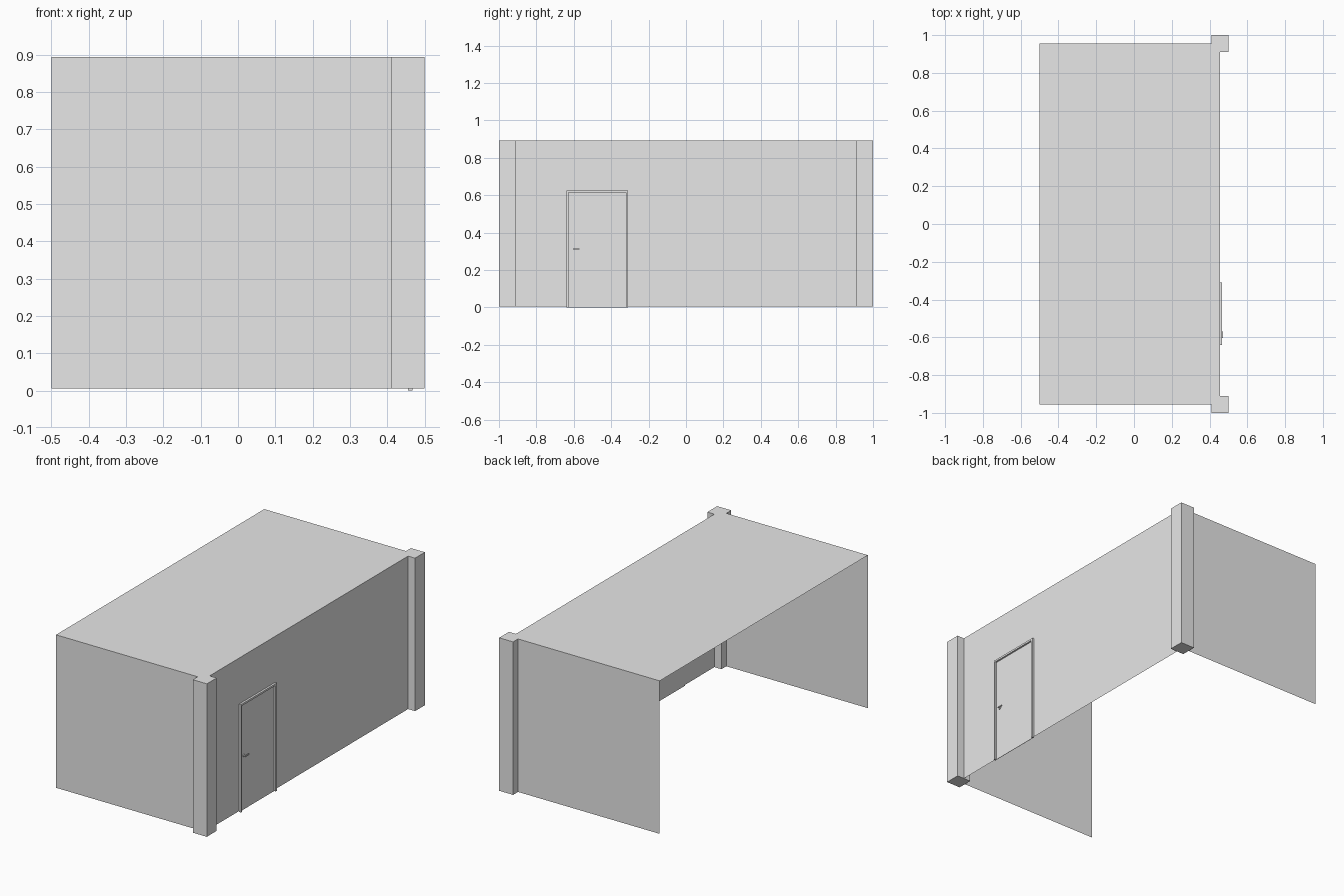
import bpy
import bmesh
from math import pi
from mathutils import Matrix, Vector

cube = bpy.data.objects.get("Cube")
if cube:
    bpy.data.objects.remove(cube, do_unlink=True)

# Single plain grey
grey = bpy.data.materials.new("plain grey")
grey.use_nodes = True
colour = (0.8, 0.8, 0.8, 1)
grey.diffuse_color = colour
grey.node_tree.nodes["Principled BSDF"].inputs["Base Color"].default_value = colour

BASE, TOP = 0.005, 0.893      # wall bottom and roof height
BACK, WALL = -0.5, 0.455      # open side and door wall
END = 0.955                   # end walls at +/- this y


def finish(name, bm):
    mesh = bpy.data.meshes.new(name)
    bm.to_mesh(mesh)
    bm.free()
    mesh.materials.append(grey)
    obj = bpy.data.objects.new(name, mesh)
    bpy.context.scene.collection.objects.link(obj)
    return obj


def box(name, lo, hi):
    lo, hi = Vector(lo), Vector(hi)
    bm = bmesh.new()
    size = Matrix.Diagonal((hi - lo).to_4d())
    bmesh.ops.create_cube(bm, size=1, matrix=Matrix.Translation((lo + hi) / 2) @ size)
    return finish(name, bm)


def sheet(name, corners):
    bm = bmesh.new()
    bm.faces.new([bm.verts.new(c) for c in corners])
    return finish(name, bm)


def disc(name, centre, radius, depth):
    # Cylinder standing out along x
    bm = bmesh.new()
    place = Matrix.Translation(centre) @ Matrix.Rotation(pi / 2, 4, "Y")
    bmesh.ops.create_cone(bm, cap_ends=True, segments=16, radius1=radius,
                          radius2=radius, depth=depth, matrix=place)
    return finish(name, bm)


# Thin shell: roof, door wall and two end walls, open on one long side
sheet("roof", [(BACK, -END, TOP), (WALL, -END, TOP), (WALL, END, TOP), (BACK, END, TOP)])
sheet("door_wall", [(WALL, -END, BASE), (WALL, END, BASE), (WALL, END, TOP), (WALL, -END, TOP)])
sheet("front_wall", [(BACK, -END, BASE), (WALL, -END, BASE), (WALL, -END, TOP), (BACK, -END, TOP)])
sheet("back_wall", [(WALL, END, BASE), (BACK, END, BASE), (BACK, END, TOP), (WALL, END, TOP)])

# Corner pillars
box("front_pillar", (0.41, -1, BASE), (0.5, -0.91, TOP))
box("back_pillar", (0.41, 0.91, BASE), (0.5, 1, TOP))

# Door leaf and raised frame
Y0, Y1, HEAD, TRIM, FACE = -0.64, -0.31, 0.626, 0.011, 0.467
box("door_leaf", (WALL, Y0 + TRIM, 0), (WALL + 0.002, Y1 - TRIM, HEAD - TRIM))
box("frame_front_jamb", (WALL, Y0, 0), (FACE, Y0 + TRIM, HEAD - TRIM))
box("frame_back_jamb", (WALL, Y1 - TRIM, 0), (FACE, Y1, HEAD - TRIM))
box("frame_head", (WALL, Y0, HEAD - TRIM), (FACE, Y1, HEAD))

# Door handle: rose, stem and lever
KNOB_Y, KNOB_Z = -0.6, 0.313
disc("handle_rose", (0.459, KNOB_Y, KNOB_Z), 0.008, 0.004)
disc("handle_stem", (0.465, KNOB_Y, KNOB_Z), 0.003, 0.012)
box("handle_lever", (0.467, KNOB_Y - 0.003, KNOB_Z - 0.003), (0.472, KNOB_Y + 0.03, KNOB_Z + 0.003))
